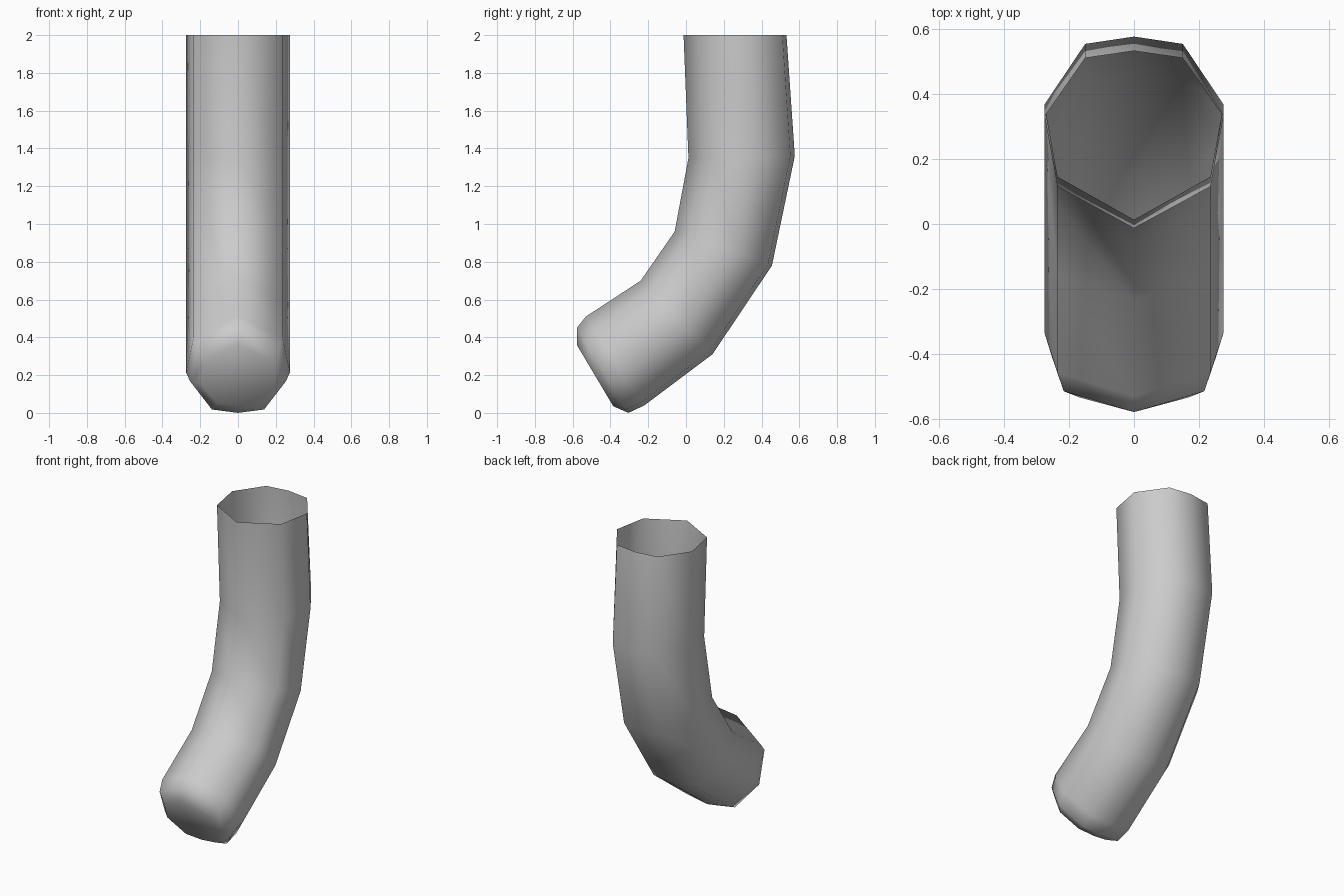
import bpy, bmesh

if "Cube" in bpy.data.objects:
    bpy.data.objects.remove(bpy.data.objects["Cube"])

# Half cross-section: (half width, fraction from front to back of the ring)
SECTION = [(0.0, 0.0), (0.235, 0.235), (0.275, 0.63), (0.15, 0.96), (0.0, 1.0)]
LOOP = SECTION + [(-x, t) for x, t in SECTION[-2:0:-1]]

# Rings from the open top to the closed tip: front (y, z), back (y, z), width scale
RINGS = [
    ((-0.013, 2.00), (0.532, 2.00), 1.0),
    ((0.013, 1.35), (0.576, 1.36), 1.0),
    ((-0.06, 0.96), (0.455, 0.78), 1.0),
    ((-0.24, 0.70), (0.14, 0.31), 1.0),
    ((-0.53, 0.51), (-0.22, 0.04), 1.0),
    ((-0.578, 0.45), (-0.305, 0.00), 0.92),
    ((-0.578, 0.36), (-0.385, 0.035), 0.72),
]

# Bent tube, open at the top
bm = bmesh.new()
rings = []
for front, back, width in RINGS:
    rings.append([bm.verts.new((x * width,
                                front[0] + (back[0] - front[0]) * t,
                                front[1] + (back[1] - front[1]) * t))
                  for x, t in LOOP])
n = len(LOOP)
for upper, lower in zip(rings, rings[1:]):
    for i in range(n):
        j = (i + 1) % n
        bm.faces.new((upper[i], lower[i], lower[j], upper[j]))

# Closed tip
bm.faces.new(rings[-1][::-1])
bm.normal_update()
for face in bm.faces:
    face.smooth = True

mesh = bpy.data.meshes.new("bent_tube")
bm.to_mesh(mesh)
bm.free()

grey = bpy.data.materials.new("grey")
grey.diffuse_color = (0.6, 0.6, 0.6, 1.0)
grey.use_nodes = True
grey.node_tree.nodes["Principled BSDF"].inputs["Base Color"].default_value = grey.diffuse_color
mesh.materials.append(grey)
tube = bpy.data.objects.new("bent_tube", mesh)
bpy.context.collection.objects.link(tube)
